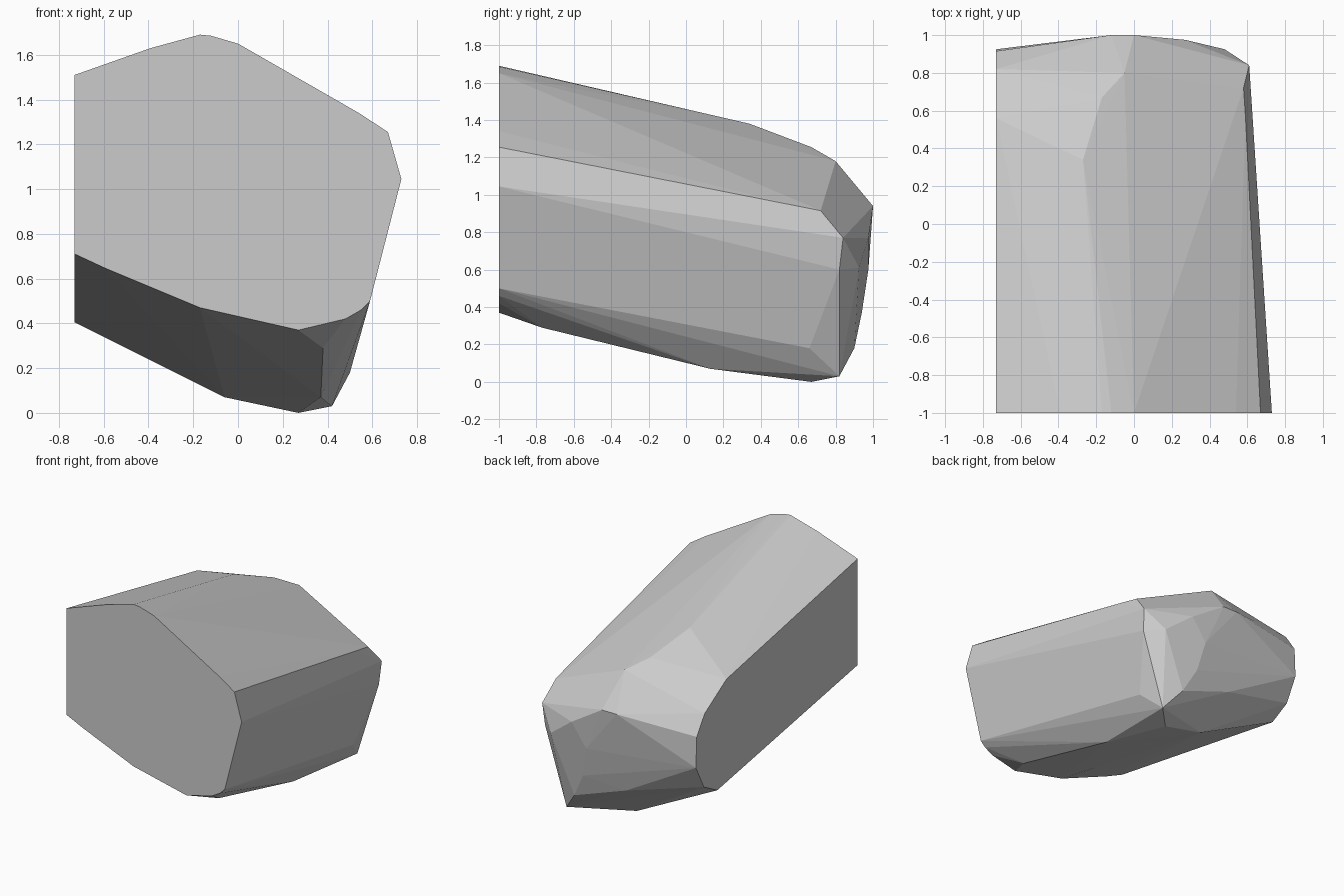
import bpy, bmesh, math

if "Cube" in bpy.data.objects:
    bpy.data.objects.remove(bpy.data.objects["Cube"])

# Flat cut at the front (y = -1): outline in x, z
front_profile = [(-.73, 1.51), (-.39, 1.63), (-.17, 1.69), (-.12, 1.685), (0, 1.65),
                 (.54, 1.34), (.67, 1.255), (.73, 1.045), (.59, .5), (.55, .46),
                 (.48, .42), (.27, .37), (-.17, .47), (-.59, .645), (-.73, .71)]

# Flat cut on the left (x = -0.73): outline in y, z towards the back
left_profile = [(.56, 1.2), (.82, 1.04), (.915, .9), (.925, .67), (.83, .49), (.67, .405)]

# Chipped corners of the sloping body
top_corners = [(-.27, .34, 1.38), (-.17, .67, 1.255), (-.05, .8, 1.18)]
right_corners = [(.59, .57, .945), (.58, .72, .915), (.61, .84, .77), (.6, .82, .6),
                 (.5, .66, .18)]
bottom_corners = [(.38, -.77, .29), (.37, .13, .07), (.27, .67, .005),
                  (.42, .82, .03), (-.06, .67, .07)]
back_corners = [(-.12, 1, .94), (0, 1, .94), (.27, .975, .77), (.48, .925, .61),
                (.15, .975, .6), (.2, .94, .37), (.3, .9, .18), (-.13, .9, .33)]

points = [(x, -1, z) for x, z in front_profile]
points += [(-.73, y, z) for y, z in left_profile]
points += top_corners + right_corners + bottom_corners + back_corners

# Wrap the corners in one faceted skin
bm = bmesh.new()
for p in points:
    bm.verts.new((p[0], p[1], p[2] - .005 if p[2] < .01 else p[2]))
hull = bmesh.ops.convex_hull(bm, input=bm.verts)
loose = [v for v in bm.verts if not v.link_faces]
bmesh.ops.delete(bm, geom=loose, context='VERTS')

# Merge coplanar triangles so the two cuts are single flat faces
bmesh.ops.dissolve_limit(bm, angle_limit=math.radians(1), verts=bm.verts, edges=bm.edges)
bmesh.ops.recalc_face_normals(bm, faces=bm.faces)

mesh = bpy.data.meshes.new("rock_chunk")
bm.to_mesh(mesh)
bm.free()
rock = bpy.data.objects.new("rock_chunk", mesh)
bpy.context.collection.objects.link(rock)
